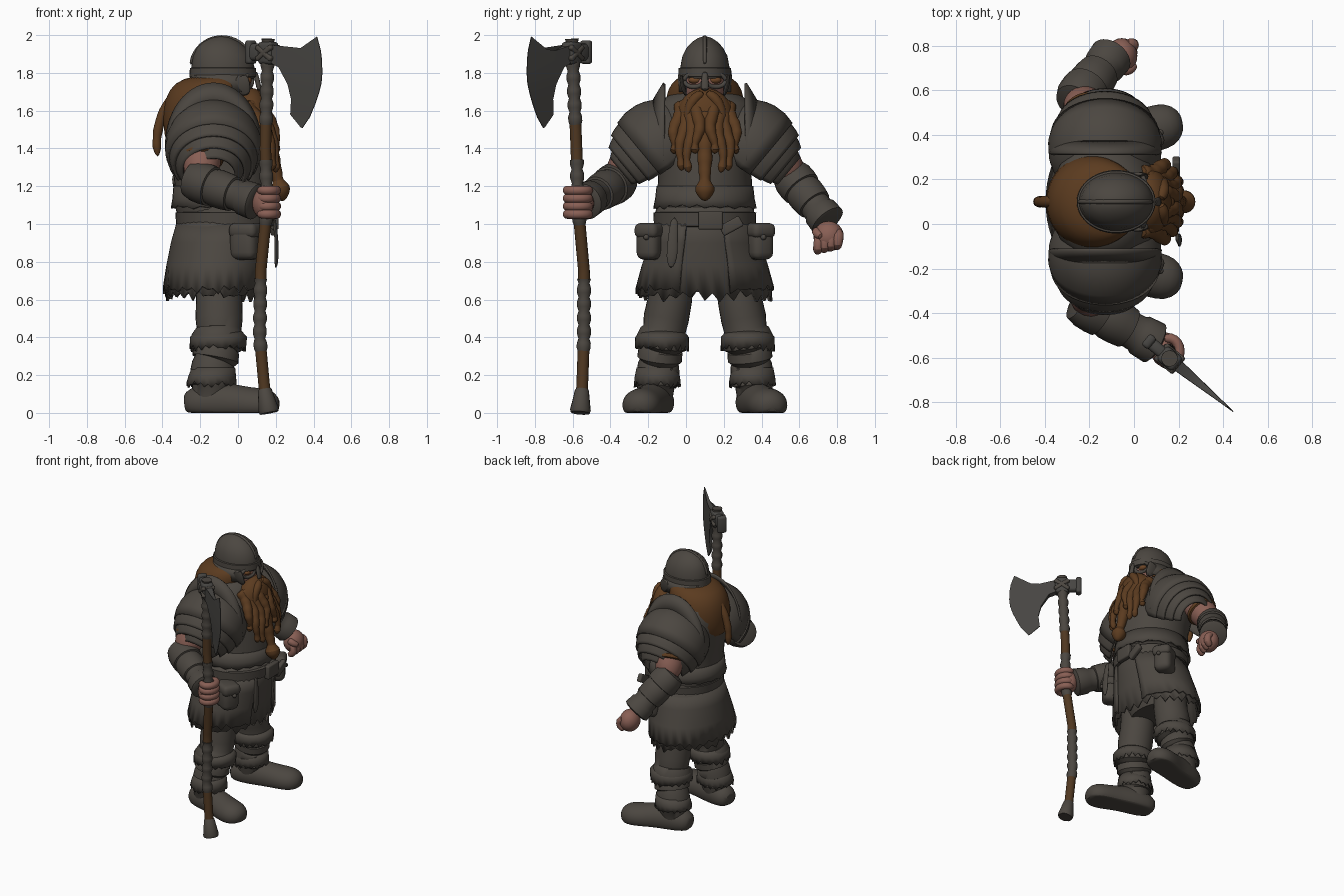
import bpy, bmesh, math, random
from mathutils import Vector as V, Matrix

if "Cube" in bpy.data.objects:
    bpy.data.objects.remove(bpy.data.objects["Cube"])
random.seed(4)
CY = 0.1  # the body's middle plane in y


def material(name, r, g, b):
    m = bpy.data.materials.new(name)
    m.diffuse_color = (r, g, b, 1)
    m.use_nodes = True
    m.node_tree.nodes["Principled BSDF"].inputs["Base Color"].default_value = m.diffuse_color
    return m


CLOTH = material("dark cloth", .071, .062, .052)
STEEL = material("dark steel", .063, .06, .055)
HAIR = material("brown hair", .105, .044, .014)
WOOD = material("shaft wood", .08, .039, .015)
SKIN = material("skin", .25, .115, .09)
EYE = material("amber eyes", .15, .06, .02)


def finish(name, bm, mat, sub=0, angle=50, thick=0):
    bmesh.ops.recalc_face_normals(bm, faces=bm.faces)
    me = bpy.data.meshes.new(name)
    bm.to_mesh(me)
    bm.free()
    me.materials.append(mat)
    for p in me.polygons:
        p.use_smooth = True
    me.set_sharp_from_angle(angle=math.radians(angle))
    ob = bpy.data.objects.new(name, me)
    bpy.context.collection.objects.link(ob)
    if thick:
        so = ob.modifiers.new("thickness", 'SOLIDIFY')
        so.thickness, so.offset = thick, 0
    if sub:
        ob.modifiers.new("smooth", 'SUBSURF').levels = sub
        ob.modifiers["smooth"].render_levels = sub
    return ob


def loft(name, rings, mat, closed=True, cap=True, **kw):
    bm = bmesh.new()
    vs = [[bm.verts.new(p) for p in ring] for ring in rings]
    n = len(vs[0])
    for a, b in zip(vs, vs[1:]):
        for i in range(n if closed else n - 1):
            j = (i + 1) % n
            bm.faces.new((a[i], a[j], b[j], b[i]))
    if cap and closed:
        bm.faces.new(vs[0])
        bm.faces.new(vs[-1])
    return finish(name, bm, mat, **kw)


def stack(name, rows, mat, n=40, a0=0, a1=360, rag=0, cy=CY, **kw):
    """Horizontal elliptical rings (z, centre x, rx, ry); rag tears the last ring."""
    full = a1 - a0 == 360
    rings = []
    for k, (z, cx, rx, ry) in enumerate(rows):
        ring = []
        for i in range(n if full else n + 1):
            a = math.radians(a0 + (a1 - a0) * i / n)
            dz = rag * (random.random() - .5 + (.5 if i % 2 else -.5)) if k == len(rows) - 1 else 0
            ring.append((cx + rx * math.cos(a), cy + ry * math.sin(a), z + dz))
        rings.append(ring)
    return loft(name, rings, mat, closed=full, **kw)


def tube(name, pts, radii, mat, n=14, ref=(1, 0, 0), floor=False, sub=1, **kw):
    pts = [V(p) for p in pts]
    rings = []
    for i, p in enumerate(pts):
        t = (pts[min(i + 1, len(pts) - 1)] - pts[max(i - 1, 0)]).normalized()
        s = t.cross(V(ref)).normalized()
        b = t.cross(s)
        ra, rb = radii[i] if isinstance(radii[i], tuple) else (radii[i], radii[i])
        ring = []
        for k in range(n):
            a = math.tau * k / n
            q = p + s * ra * math.cos(a) + b * rb * math.sin(a)
            if floor:
                q.z = max(q.z, 0)
            ring.append(q)
        rings.append(ring)
    return loft(name, rings, mat, sub=sub, **kw)


def ball(name, c, r, mat, rot=None):
    bm = bmesh.new()
    bmesh.ops.create_uvsphere(bm, u_segments=24, v_segments=16, radius=1)
    m = Matrix.Translation(c) @ (rot or Matrix()) @ Matrix.Diagonal((*r, 1))
    bmesh.ops.transform(bm, matrix=m, verts=bm.verts)
    return finish(name, bm, mat)


def block(name, c, size, mat, rot=None, bevel=.01):
    bm = bmesh.new()
    bmesh.ops.create_cube(bm, size=1)
    bmesh.ops.scale(bm, vec=size, verts=bm.verts)
    bmesh.ops.bevel(bm, geom=bm.edges[:], offset=bevel, segments=3, affect='EDGES', profile=.5)
    bmesh.ops.transform(bm, matrix=Matrix.Translation(c) @ (rot or Matrix()), verts=bm.verts)
    return finish(name, bm, mat)


def along(a, b, fs):
    return [V(a).lerp(V(b), f) for f in fs]


# Torso, hem, belt and torn skirt
stack("torso", [(.98, -.07, .23, .25), (1.08, -.08, .25, .255), (1.2, -.08, .255, .25), (1.3, -.09, .255, .245),
                (1.42, -.11, .26, .27), (1.55, -.13, .25, .28), (1.64, -.14, .215, .25), (1.7, -.13, .15, .16)], CLOTH)
stack("jerkin_hem", [(1.2, -.08, .256, .25), (1.13, -.08, .262, .258), (1.09, -.08, .27, .268)], CLOTH, rag=.012, cap=False, thick=.012)
stack("belt", [(.985, -.07, .24, .255), (.99, -.07, .257, .27), (1.06, -.07, .262, .272), (1.065, -.07, .24, .255)], CLOTH)
stack("skirt", [(1.09, -.07, .235, .25), (.9, -.09, .245, .275), (.78, -.11, .25, .315), (.62, -.13, .25, .35)], CLOTH, n=56, rag=.035, cap=False, thick=.015)
stack("skirt_overlap", [(1.0, -.07, .25, .262), (.9, -.09, .258, .287), (.78, -.11, .262, .327), (.655, -.125, .265, .36)],
      CLOTH, n=50, a0=22, a1=338, rag=.03, thick=.015)
stack("trouser_hips", [(.95, -.09, .2, .22), (.75, -.1, .17, .25), (.64, -.1, .13, .2)], CLOTH)
block("belt_buckle", (.195, .13, 1.02), (.04, .13, .1), CLOTH)
block("belt_knot", (.19, .24, .99), (.035, .12, .06), CLOTH, Matrix.Rotation(.5, 4, 'X'))
tube("belt_strap", [(.19, -.06, 1.04), (.205, -.07, .92), (.205, -.075, .82), (.2, -.08, .765)],
     [(.022, .01), (.026, .01), (.034, .012), (.008, .006)], CLOTH)

# Legs, boots, pouches and shoulder armour on both sides
for s, side in ((-1, "right"), (1, "left")):
    leg = [(.78, -.1, .17, .12), (.6, -.1, .185, .122), (.5, -.1, .205, .125), (.44, -.1, .215, .118), (.43, -.1, .22, .126),
           (.395, -.105, .225, .143), (.35, -.11, .23, .14), (.345, -.11, .232, .11), (.33, -.115, .235, .122), (.285, -.12, .24, .124),
           (.275, -.125, .242, .106), (.255, -.13, .245, .114), (.215, -.135, .248, .118), (.205, -.135, .25, .104),
           (.19, -.14, .254, .112), (.15, -.14, .258, .118), (.14, -.14, .26, .104), (.05, -.15, .262, .09)]
    tube(side + "_leg", [(x, CY + s * q, z) for z, x, q, r in leg], [(r * .96, r) for z, x, q, r in leg], CLOTH, n=28, sub=0, angle=40)
    # Torn cuffs hanging over the boot
    stack(side + "_knee_cuff", [(.43, -.1, .115, .11), (.4, -.103, .145, .136), (.345, -.108, .143, .138)], CLOTH,
          cy=CY + s * .227, rag=.022, cap=False, thick=.012)
    stack(side + "_ankle_cuff", [(.24, -.13, .11, .105), (.19, -.137, .122, .115), (.15, -.14, .128, .12)], CLOTH,
          cy=CY + s * .252, rag=.02, cap=False, thick=.01)
    foot = [(-.285, .235, .045, .05, .05), (-.25, .24, .05, .085, .08), (-.15, .26, .06, .098, .11), (-.03, .29, .055, .092, .1),
            (.06, .32, .045, .103, .09), (.13, .34, .042, .105, .09), (.185, .352, .038, .085, .075), (.218, .358, .03, .035, .03)]
    tube(side + "_boot", [(x, CY + s * q, z) for x, q, z, w, h in foot], [(w, h) for x, q, z, w, h in foot],
         CLOTH, n=24, ref=(0, 0, 1), floor=True)
    tilt = Matrix.Rotation(s * .5, 4, 'Z')
    block(side + "_pouch", (.04, CY + s * .285, .905), (.15, .125, .19), CLOTH, tilt, .04)
    block(side + "_pouch_flap", (.045, CY + s * .285, .965), (.16, .135, .08), CLOTH, tilt, .03)
    ball(side + "_pouch_button", (.118, CY + s * .31, .93), (.015, .015, .015), CLOTH)

    # Overlapping lames around an axis pointing outwards and down
    C, d, up = V((-.13, CY + s * .235, 1.41)), V((0, s * .77, -.64)), V((0, s * .64, .77))
    lames = [(142, 68, .238, .254), (72, 52, .24, .262), (56, 38, .24, .268), (42, 26, .235, .268)]
    for k, (t0, t1, r0, r1) in enumerate(lames):
        rings = []
        for f in (0, .15, .3, .45, .6, .8, 1):
            t, r = math.radians(t0 + (t1 - t0) * f), r0 + (r1 - r0) * f
            rings.append([C + d * r * math.cos(t) + r * math.sin(t) * (V((math.cos(a), 0, 0)) + up * math.sin(a))
                          for a in [math.radians(-28 + 236 * i / 32) for i in range(33)]])
        loft(f"{side}_pauldron_lame_{k + 1}", rings, CLOTH, closed=False, thick=.014)
    # Raised guard standing next to the neck
    rings = []
    for q, rx, h in ((.27, .215, .235), (.24, .235, .285), (.215, .25, .325)):
        rings.append([(-.13 + rx * math.cos(a), CY + s * q, 1.42 + h * max(-.35, math.sin(a)))
                      for a in [math.radians(-15 + 210 * i / 32) for i in range(33)]])
    loft(side + "_neck_guard", rings, CLOTH, closed=False, thick=.014)

# Arms: shoulder, elbow, wrist for each side
bracer = [(-.2, .06), (-.17, .095), (-.05, .108), (.1, .11), (.2, .107), (.21, .095), (.3, .102), (.45, .1), (.58, .094),
          (.59, .082), (.72, .084), (.76, .094), (.97, .098), (1.0, .08)]
for side, sh, el, wr in (("right", (-.18, -.23, 1.45), (-.2, -.37, 1.22), (.1, -.54, 1.115)),
                         ("left", (-.19, .43, 1.45), (-.24, .575, 1.23), (-.1, .755, 1.01))):
    tube(side + "_upper_arm", along(sh, el, (0, .3, .6, 1)), [.1, .105, .1, .085], SKIN, n=20)
    tube(side + "_sleeve_trim", along(sh, el, (.36, .38, .5, .52)), [.09, .118, .116, .09], HAIR, n=20)
    tube(side + "_bracer", along(el, wr, [f for f, r in bracer]), [r for f, r in bracer], CLOTH, n=28, ref=(0, 0, 1), sub=0, angle=40)
ball("right_palm", (.14, -.565, 1.11), (.065, .078, .085), SKIN)
for i in range(4):
    z = 1.052 + i * .042
    tube(f"right_finger_{i + 1}", [(.157 + .052 * math.cos(a), -.572 + .064 * math.sin(a), z) for a in
                                   [math.radians(-160 + 40 * k) for k in range(8)]], [.022] + [.027] * 6 + [.02], SKIN, n=8, ref=(0, 0, 1))
ball("left_palm", (-.055, .755, .935), (.07, .08, .08), SKIN)
for i in range(4):
    p = V((-.012 - .006 * i, .805 - .034 * i, .925 - .008 * i))
    tube(f"left_finger_{i + 1}", [p + V((-.03, .005, .04)), p + V((.012, .002, .015)), p + V((.012, -.003, -.03)), p + V((-.03, -.008, -.055))],
         [.026, .031, .031, .024], SKIN, n=8, ref=(0, 1, 0))
tube("left_thumb", [(-.06, .69, .97), (-.02, .69, .95), (.01, .72, .93)], [.028, .028, .02], SKIN, n=8, ref=(0, 0, 1))

# Head and helmet
ball("face", (-.05, CY, 1.73), (.125, .115, .14), SKIN)
stack("helmet_dome", [(1.77, -.08, .167, .13), (1.83, -.08, .167, .13), (1.89, -.083, .155, .119), (1.935, -.088, .128, .095),
                      (1.965, -.09, .092, .066), (1.985, -.09, .05, .036), (1.992, -.09, .015, .012)], CLOTH)
stack("helmet_band", [(1.775, -.08, .16, .125), (1.78, -.08, .177, .141), (1.825, -.08, .175, .139), (1.83, -.08, .16, .125)], CLOTH)
stack("helmet_nape", [(1.79, -.08, .168, .135), (1.7, -.08, .165, .137)], CLOTH, a0=50, a1=310, thick=.015)
tube("helmet_ridge", [(-.085 + .166 * math.cos(a), CY, 1.83 + .162 * math.sin(a)) for a in
                      [math.radians(4 + 17.2 * k) for k in range(11)]], [.011] * 11, CLOTH, n=8, ref=(0, 1, 0))
tube("nose_guard", [(.09, CY, 1.81), (.103, CY, 1.76), (.115, CY, 1.7)], [(.016, .012), (.018, .014), (.026, .014)], CLOTH)
for s, side in ((-1, "right"), (1, "left")):
    ball(side + "_eye", (.048, CY + s * .052, 1.762), (.025, .035, .02), EYE)
    tube(side + "_eye_guard", [(.075 - .035 * (.5 + .5 * math.cos(a)), CY + s * (.058 + .052 * math.cos(a)), 1.76 + .035 * math.sin(a))
                               for a in [math.tau * k / 16 for k in range(17)]], [.013] * 17, CLOTH, n=8, ref=(1, 0, .2))
    tube(side + "_cheek_guard", [(0, CY + s * .125, 1.79), (.02, CY + s * .12, 1.73), (.05, CY + s * .1, 1.68)],
         [(.012, .05), (.012, .05), (.01, .02)], CLOTH)
    # Moustache and beard locks
    tube(side + "_moustache", [(.115, CY + s * .005, 1.695), (.135, CY + s * .05, 1.675), (.125, CY + s * .09, 1.61), (.14, CY + s * .1, 1.52)],
         [.022, .032, .03, .01], HAIR, n=10)
    for k, (q0, q1, x1, z1) in enumerate(((.03, .045, .2, 1.37), (.07, .09, .2, 1.27), (.1, .135, .18, 1.28), (.13, .175, .14, 1.37))):
        z0 = 1.67 - .01 * k
        pts = [V((.075 - .015 * k, CY + s * q0, z0)).lerp(V((x1, CY + s * q1, z1)), f) +
               V((.045 * math.sin(math.pi * f), s * .012 * math.sin(f * 9 + k), 0)) for f in [j / 12 for j in range(13)]]
        tube(f"{side}_beard_lock_{k + 1}", pts, [.035, .043, .034, .043, .032, .04, .028, .035, .024, .026, .014, .032, .005], HAIR, n=10)

# Beard mass and its long middle braid
ball("beard_mass", (.07, CY, 1.57), (.1, .15, .15), HAIR)
tube("beard_braid", [(.12 + .12 * f, CY, 1.6 - .48 * f) for f in [k / 13 for k in range(14)]],
     [.05, .06, .048, .058, .042, .052, .036, .046, .032, .038, .02, .062, .048, .012], HAIR, n=12)

# Hair down the back and rear braid
stack("back_hair", [(1.79, -.1, .13, .12), (1.75, -.15, .19, .18), (1.67, -.18, .205, .21), (1.57, -.205, .195, .21),
                    (1.47, -.24, .15, .18), (1.39, -.26, .11, .12)], HAIR, sub=1)
tube("back_braid", [(-.26, CY, 1.75), (-.32, CY, 1.7), (-.365, CY, 1.65), (-.395, CY, 1.59), (-.415, CY, 1.54), (-.425, CY, 1.49),
                    (-.43, CY, 1.45), (-.43, CY, 1.41), (-.425, CY, 1.355)], [.02, .03, .024, .032, .024, .03, .02, .03, .006],
     HAIR, n=10, ref=(0, 1, 0))

# Axe shaft: bare wood between wrapped lengths
SHAFT = [(0, .165, -.56), (.13, .14, -.55), (.4, .115, -.54), (.75, .12, -.54), (1.1, .155, -.572), (1.4, .145, -.58), (2, .16, -.605)]


def shaft(z):
    for a, b in zip(SHAFT, SHAFT[1:]):
        if z <= b[0]:
            f = (z - a[0]) / (b[0] - a[0])
            return V((a[1] + (b[1] - a[1]) * f, a[2] + (b[2] - a[2]) * f, z))


for k, (z0, z1, wrap) in enumerate(((.1, .33, 0), (.32, .71, 1), (.7, 1.0, 0), (.99, 1.34, 1), (1.32, 1.54, 0), (1.52, 1.98, 1))):
    n = max(4, int((z1 - z0) / .024))
    tube(f"shaft_{'wrap' if wrap else 'wood'}_{k}", [shaft(z0 + (z1 - z0) * i / n) for i in range(n + 1)],
         [(.037 if i % 3 else .029) if wrap else .031 for i in range(n + 1)], CLOTH if wrap else WOOD, n=14, sub=0, angle=60)
tube("shaft_foot", [shaft(z) for z in (0, .015, .06, .12, .135)], [.05, .055, .047, .037, .025], CLOTH, n=16, sub=0)

# Axe head: hooked crescent blade, poll and binding
U, W, O = V((.77, -.64, 0)), V((.64, .77, 0)), V((.16, -.605, 0))
inner = [(.225, 1.512), (.155, 1.58), (.165, 1.66), (.145, 1.74), (.09, 1.83), (.02, 1.86), (.02, 1.95), (.12, 1.915), (.22, 1.925), (.33, 1.988)]
outer = [(.235, 1.508), (.285, 1.565), (.32, 1.63), (.347, 1.69), (.365, 1.745), (.371, 1.8), (.368, 1.87), (.36, 1.92), (.35, 1.95), (.335, 1.992)]
thick = [.003, .005, .01, .015, .024, .028, .028, .02, .012, .004]
loft("axe_blade", [[O + U * u + W * w + V((0, 0, z)) for u, z, w in
                    ((a[0], a[1], t), (b[0], b[1], .002), (b[0], b[1], -.002), (a[0], a[1], -t))]
                   for a, b, t in zip(inner, outer, thick)], STEEL, angle=30)
yaw = Matrix.Rotation(math.atan2(-.64, .77), 4, 'Z')
block("axe_socket", O + V((0, 0, 1.905)), (.095, .08, .12), STEEL, yaw, .02)
block("axe_poll", O - U * .075 + V((0, 0, 1.91)), (.1, .055, .09), STEEL, yaw, .02)
block("axe_poll_face", O - U * .12 + V((0, 0, 1.91)), (.04, .065, .125), STEEL, yaw, .015)
for s in (-1, 1):
    block("axe_binding", O + V((0, 0, 1.905)), (.125, .095, .028), CLOTH, yaw @ Matrix.Rotation(s * .6, 4, 'Y'))
